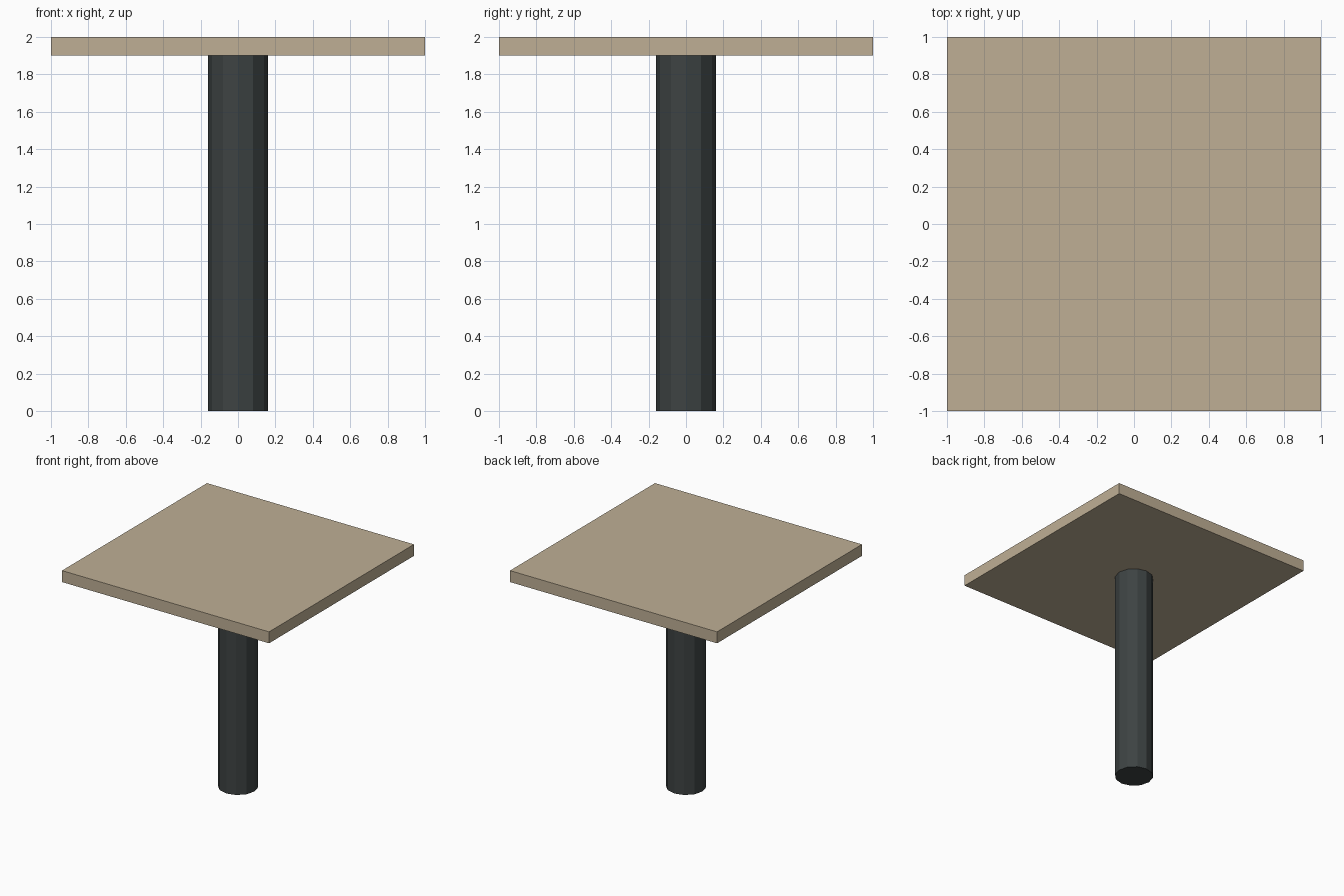
import bpy

cube = bpy.data.objects.get("Cube")
if cube:
    bpy.data.objects.remove(cube, do_unlink=True)

TOP_THICKNESS = 0.1
POST_HEIGHT = 2 - TOP_THICKNESS


def make_material(name, rgb):
    mat = bpy.data.materials.new(name)
    mat.use_nodes = True
    color = (*rgb, 1)
    mat.diffuse_color = color
    mat.node_tree.nodes["Principled BSDF"].inputs["Base Color"].default_value = color
    return mat


def finish(name, mat):
    obj = bpy.context.object
    obj.name = obj.data.name = name
    obj.data.materials.append(mat)
    return obj


# Square slab top
bpy.ops.mesh.primitive_cube_add(size=1, location=(0, 0, POST_HEIGHT + TOP_THICKNESS / 2))
table_top = finish("table_top", make_material("tan wood", (0.52, 0.43, 0.30)))
table_top.scale = (2, 2, TOP_THICKNESS)
bpy.ops.object.transform_apply(location=False, rotation=False, scale=True)

# Twelve-sided central post
bpy.ops.mesh.primitive_cylinder_add(vertices=12, radius=0.16, depth=POST_HEIGHT,
                                    location=(0, 0, POST_HEIGHT / 2))
finish("post", make_material("dark slate", (0.047, 0.056, 0.056)))
